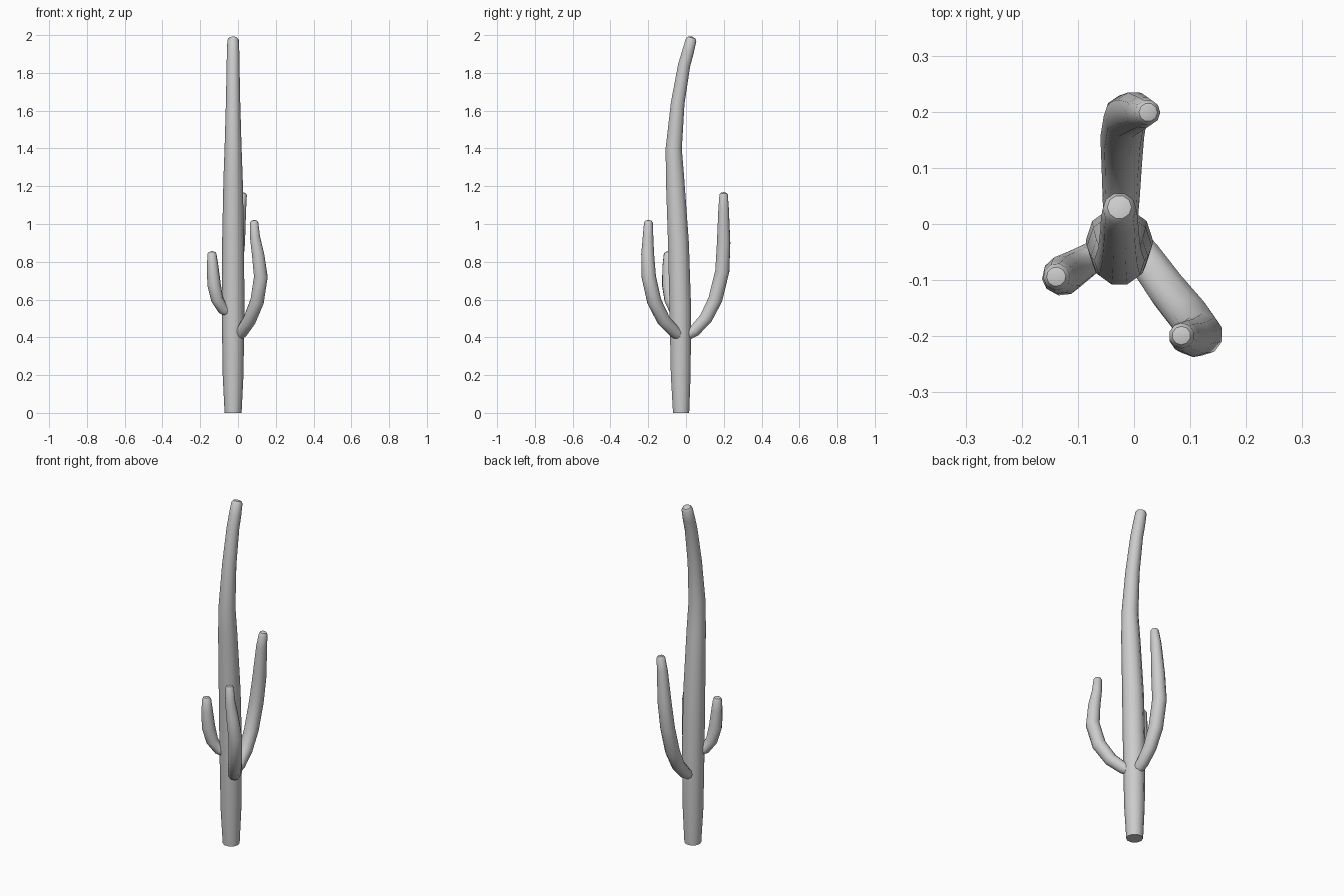
import bpy, bmesh, math
from mathutils import Vector

if "Cube" in bpy.data.objects:
    bpy.data.objects.remove(bpy.data.objects["Cube"])

SIDES = 10


def limb(name, pts):
    """Sweep a ten-sided tube through (x, y, z, radius) points, with a domed tip."""
    centres = [Vector(p[:3]) for p in pts]
    radii = [p[3] for p in pts]
    bm = bmesh.new()
    rings = []
    side = None
    n = len(pts)

    def ring(c, t, s, r):
        b = t.cross(s)
        return [bm.verts.new(c + (s * math.cos(a) + b * math.sin(a)) * r)
                for a in (2 * math.pi * k / SIDES for k in range(SIDES))]

    for i, c in enumerate(centres):
        t = (centres[min(i + 1, n - 1)] - centres[max(i - 1, 0)]).normalized()
        if name == "trunk" and i == 0:
            t = Vector((0, 0, 1))  # flat foot
        if side is None:
            side = Vector((1, 0, 0)) if abs(t.x) < 0.8 else Vector((0, 1, 0))
        side = (side - t * side.dot(t)).normalized()
        rings.append(ring(c, t, side, radii[i]))
    # domed tip
    r = radii[-1]
    rings.append(ring(centres[-1] + t * r * 0.4, t, side, r * 0.72))
    tip = bm.verts.new(centres[-1] + t * r * 0.6)
    for a, b in zip(rings, rings[1:]):
        for k in range(SIDES):
            j = (k + 1) % SIDES
            bm.faces.new((a[k], a[j], b[j], b[k]))
    for k in range(SIDES):
        bm.faces.new((rings[-1][k], rings[-1][(k + 1) % SIDES], tip))
    bm.faces.new(rings[0][::-1])
    bmesh.ops.recalc_face_normals(bm, faces=bm.faces)
    mesh = bpy.data.meshes.new(name)
    bm.to_mesh(mesh)
    bm.free()
    ob = bpy.data.objects.new(name, mesh)
    bpy.context.collection.objects.link(ob)
    bpy.context.view_layer.objects.active = ob
    ob.select_set(True)
    bpy.ops.object.shade_smooth_by_angle(angle=math.radians(40))
    ob.select_set(False)


# Main stem
limb("trunk", [
    (-.026, -.026, 0, .045), (-.026, -.028, .2, .055), (-.026, -.03, .55, .060),
    (-.026, -.04, .9, .058), (-.026, -.058, 1.24, .051), (-.026, -.065, 1.40, .045),
    (-.026, -.044, 1.64, .038), (-.026, -.010, 1.84, .034), (-.026, .010, 1.91, .033),
    (-.026, .027, 1.975, .030)])

# Tall arm at the back
limb("back_arm", [
    (-.024, .0, .41, .030), (-.023, .045, .435, .033), (-.022, .105, .50, .036),
    (-.021, .155, .60, .039), (-.015, .192, .75, .039), (.000, .199, .90, .037),
    (.014, .199, 1.08, .029), (.024, .199, 1.155, .023)])

# Middle arm at the front right
limb("right_arm", [
    (.000, -.035, .41, .030), (.020, -.062, .43, .033), (.060, -.118, .49, .036),
    (.101, -.168, .59, .038), (.121, -.197, .72, .038), (.106, -.203, .84, .034),
    (.090, -.201, .93, .028), (.085, -.199, 1.008, .023)])

# Short arm at the front left
limb("left_arm", [
    (-.055, -.048, .535, .027), (-.080, -.063, .548, .028), (-.110, -.082, .60, .033),
    (-.127, -.092, .68, .036), (-.134, -.095, .78, .030), (-.138, -.094, .842, .024)])
